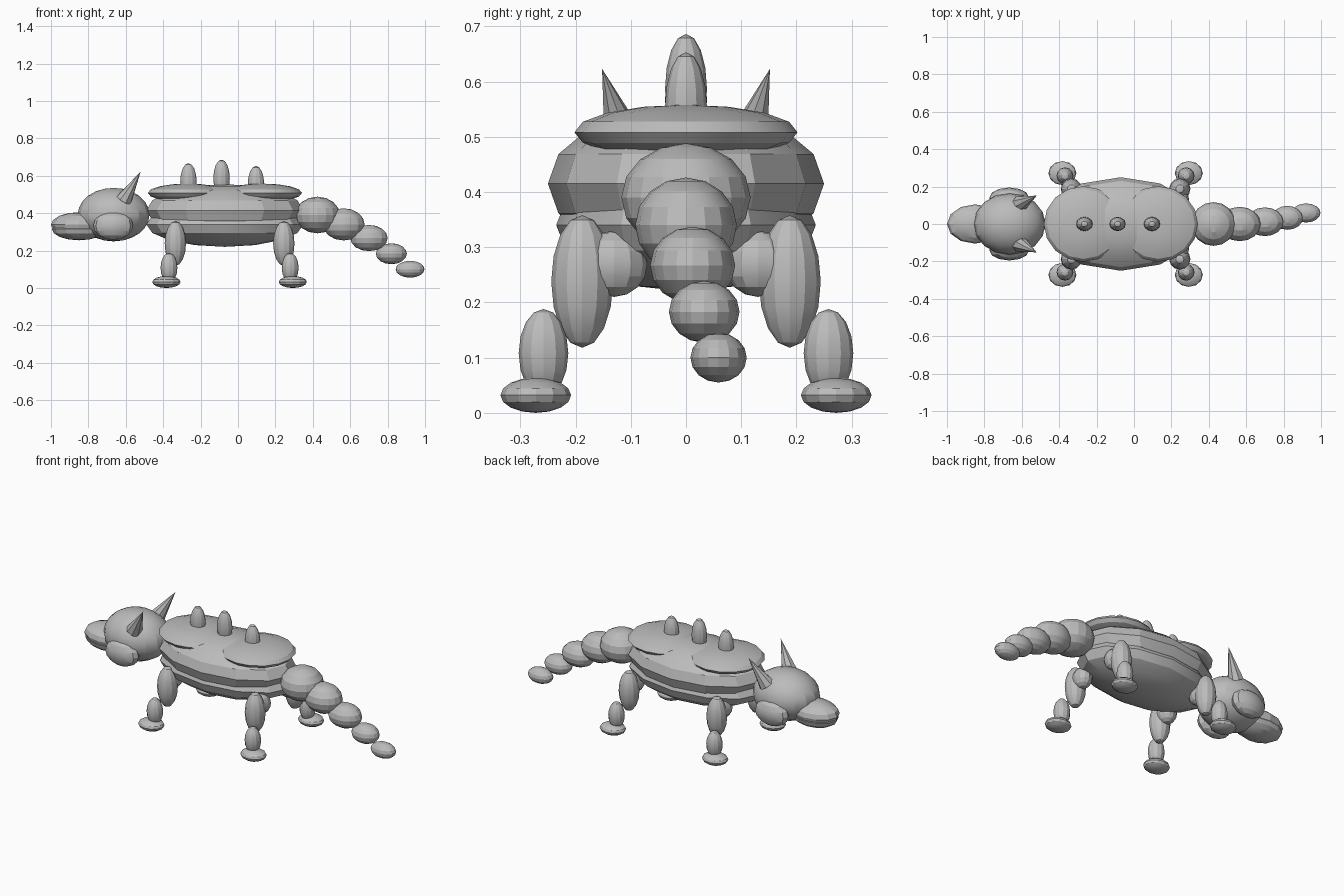
import bpy
import bmesh
import math
from mathutils import Vector, Matrix

cube = bpy.data.objects.get("Cube")
if cube:
    bpy.data.objects.remove(cube, do_unlink=True)

grey = bpy.data.materials.new("plain grey")
grey.use_nodes = True
grey.diffuse_color = (0.5, 0.5, 0.5, 1)
grey.node_tree.nodes["Principled BSDF"].inputs["Base Color"].default_value = (0.5, 0.5, 0.5, 1)


def finish(name, bm):
    mesh = bpy.data.meshes.new(name)
    bm.to_mesh(mesh)
    bm.free()
    mesh.materials.append(grey)
    obj = bpy.data.objects.new(name, mesh)
    bpy.context.collection.objects.link(obj)
    bpy.ops.object.select_all(action="DESELECT")
    obj.select_set(True)
    bpy.context.view_layer.objects.active = obj
    bpy.ops.object.shade_smooth_by_angle(angle=math.radians(20))
    return obj


def ellipsoid(name, centre, radii, segments=16, rings=8):
    bm = bmesh.new()
    matrix = Matrix.Translation(centre) @ Matrix.Diagonal((*radii, 1))
    bmesh.ops.create_uvsphere(bm, u_segments=segments, v_segments=rings, radius=1, matrix=matrix)
    return finish(name, bm)


def cone(name, base, tip, radius):
    base, tip = Vector(base), Vector(tip)
    axis = tip - base
    matrix = Matrix.Translation((base + tip) / 2) @ axis.to_track_quat("Z", "Y").to_matrix().to_4x4()
    bm = bmesh.new()
    bmesh.ops.create_cone(bm, cap_ends=True, segments=8, radius1=radius, radius2=0,
                          depth=axis.length, matrix=matrix)
    return finish(name, bm)


# Layered body and back shells
ellipsoid("belly", (-0.07, 0, 0.34), (0.42, 0.235, 0.12), 12)
ellipsoid("torso", (-0.07, 0, 0.415), (0.42, 0.25, 0.14), 12)
ellipsoid("front_shell", (-0.27, 0, 0.508), (0.212, 0.202, 0.05))
ellipsoid("rear_shell", (0.13, 0, 0.508), (0.212, 0.202, 0.05))

# Back knobs
for i, (x, top) in enumerate([(-0.265, 0.667), (-0.088, 0.686), (0.096, 0.653)]):
    ellipsoid(f"back_knob_{i + 1}", (x, 0, top - 0.1), (0.044, 0.038, 0.1), 12)

# Head and jaws
ellipsoid("head", (-0.665, 0, 0.392), (0.192, 0.165, 0.143), 16, 12)
ellipsoid("upper_jaw", (-0.85, 0, 0.338), (0.15, 0.105, 0.067), 12)
ellipsoid("lower_jaw", (-0.85, 0, 0.315), (0.145, 0.1, 0.06), 12)

# Tapering tail, drifting to one side: centre, then radii
tail = [
    ((0.425, 0, 0.39), (0.12, 0.117, 0.098)),
    ((0.565, 0, 0.34), (0.112, 0.092, 0.086)),
    ((0.7, 0.012, 0.267), (0.1, 0.077, 0.07)),
    ((0.82, 0.033, 0.183), (0.083, 0.064, 0.056)),
    ((0.92, 0.059, 0.1), (0.077, 0.051, 0.045)),
]
for i, (centre, radii) in enumerate(tail):
    ellipsoid(f"tail_segment_{i + 1}", centre, radii)

for side, s in (("left", 1), ("right", -1)):
    # Cheeks and horns
    ellipsoid(f"{side}_cheek", (-0.667, s * 0.14, 0.333), (0.107, 0.055, 0.076), 12)
    cone(f"{side}_horn", (-0.61, s * 0.106, 0.47), (-0.52, s * 0.152, 0.623), 0.045)
    # Legs splay away from the middle of the body
    for end, d in (("front", -1), ("rear", 1)):
        def at(x, y, z):
            return (-0.045 + d * x, s * y, z)
        name = f"{end}_{side}"
        ellipsoid(f"{name}_hip", at(0.29, 0.13, 0.27), (0.05, 0.06, 0.06), 12)
        ellipsoid(f"{name}_upper_leg", at(0.29, 0.188, 0.238), (0.057, 0.056, 0.12), 12)
        ellipsoid(f"{name}_lower_leg", at(0.324, 0.258, 0.108), (0.045, 0.045, 0.08), 12)
        ellipsoid(f"{name}_foot", at(0.338, 0.272, 0.032), (0.075, 0.064, 0.032), 12)
